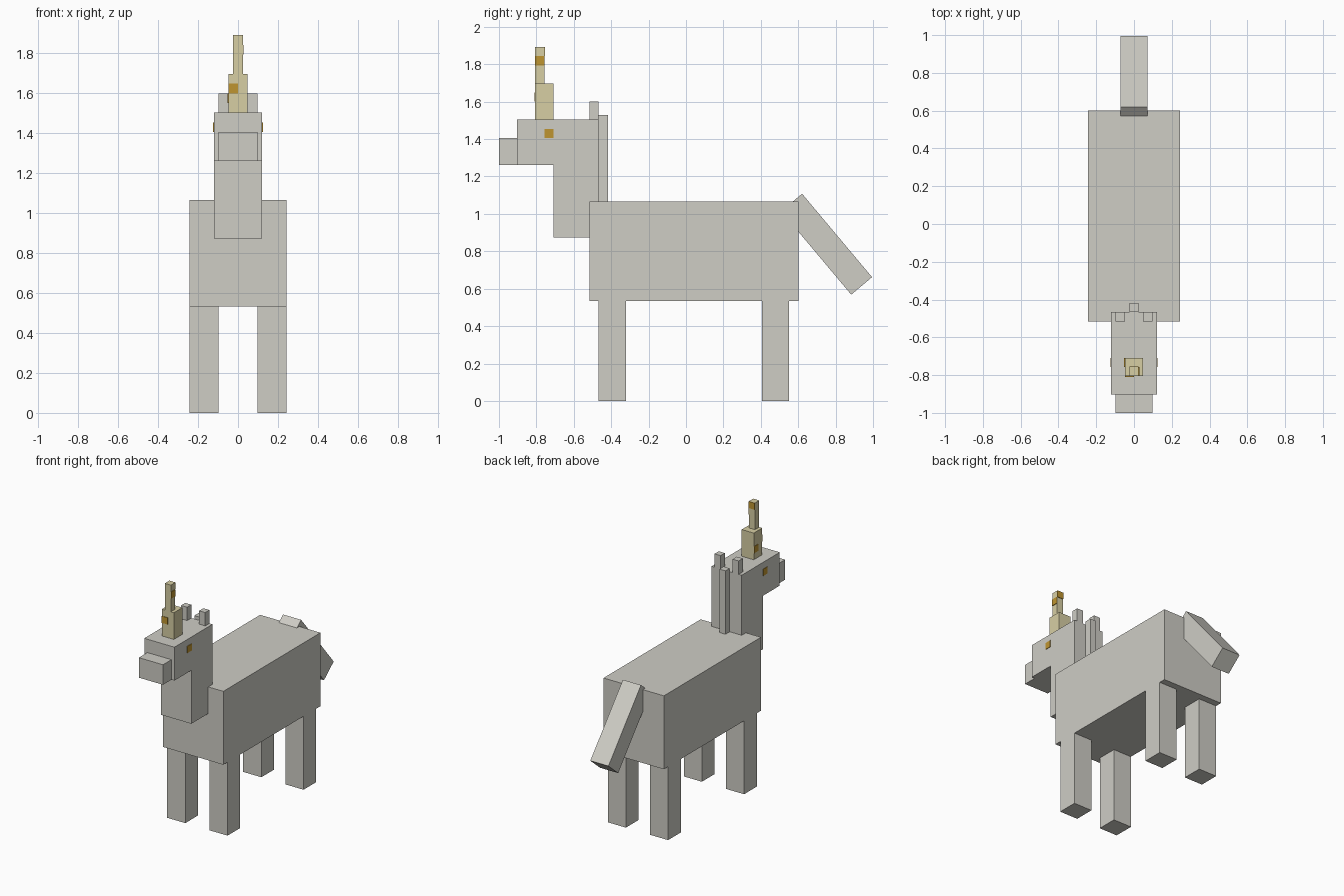
import bpy
from math import radians

cube = bpy.data.objects.get("Cube")
if cube:
    bpy.data.objects.remove(cube, do_unlink=True)

U = 0.0485       # one block unit
FRONT = -1.0     # y of the muzzle tip; y is counted in units back from here
T = 0.08         # thickness of painted plates, in units


def material(name, rgb):
    m = bpy.data.materials.new(name)
    m.use_nodes = True
    m.diffuse_color = (*rgb, 1)
    m.node_tree.nodes["Principled BSDF"].inputs["Base Color"].default_value = (*rgb, 1)
    return m


grey = material("pale grey", (0.62, 0.61, 0.56))
cream = material("horn cream", (0.68, 0.62, 0.37))
gold = material("dark gold", (0.52, 0.30, 0.03))


def box(name, centre, size, mat, tilt=0):
    bpy.ops.mesh.primitive_cube_add(size=1, location=centre)
    ob = bpy.context.object
    ob.name = name
    ob.scale = size
    ob.rotation_euler.x = radians(tilt)
    ob.data.materials.append(mat)
    return ob


def block(name, x, y, z, mat=grey):
    """Box from (min, max) pairs in block units."""
    spans = (x, y, z)
    centre = [(a + b) / 2 * U for a, b in spans]
    centre[1] += FRONT
    return box(name, centre, [(b - a) * U for a, b in spans], mat)


def pair(name, x, y, z, mat=grey):
    """The same block on the left (+x) and the right."""
    block("left_" + name, x, y, z, mat)
    block("right_" + name, (-x[1], -x[0]), y, z, mat)


# Body and legs
block("body", (-5, 5), (10, 33), (11, 22))
pair("front_leg", (2, 5), (11, 14), (0, 11))
pair("back_leg", (2, 5), (29, 32), (0, 11))

# Neck, head and mane
block("neck", (-2.5, 2.5), (6, 11), (18, 26))
block("head", (-2.5, 2.5), (2, 11), (26, 31))
block("muzzle", (-2, 2), (0, 2), (26, 29))
block("mane", (-0.5, 0.5), (11, 12), (21, 31.5))
pair("ear", (1, 2), (10, 11), (31, 33))
pair("eye", (2.5, 2.5 + T), (5, 6), (29, 30), gold)

# Stepped horn
block("horn_base", (-1, 1), (4, 6), (31, 35), cream)
block("horn_tip", (-0.5, 0.5), (4, 5), (35, 39), cream)

# Flecks painted on the horn
block("front_fleck", (-1, 0), (4 - T, 4), (33, 34), gold)
block("right_fleck", (-1 - T, -1), (5, 6), (32, 33), gold)
block("left_tip_fleck", (0.5, 0.5 + T), (4, 5), (37, 38), gold)
block("back_tip_fleck", (-0.5, 0.5), (5, 5 + T), (38, 39), gold)

# Drooping tail
box("tail", (0, 0.752, 0.838), (3 * U, 12 * U, 3 * U), grey, tilt=-50)
